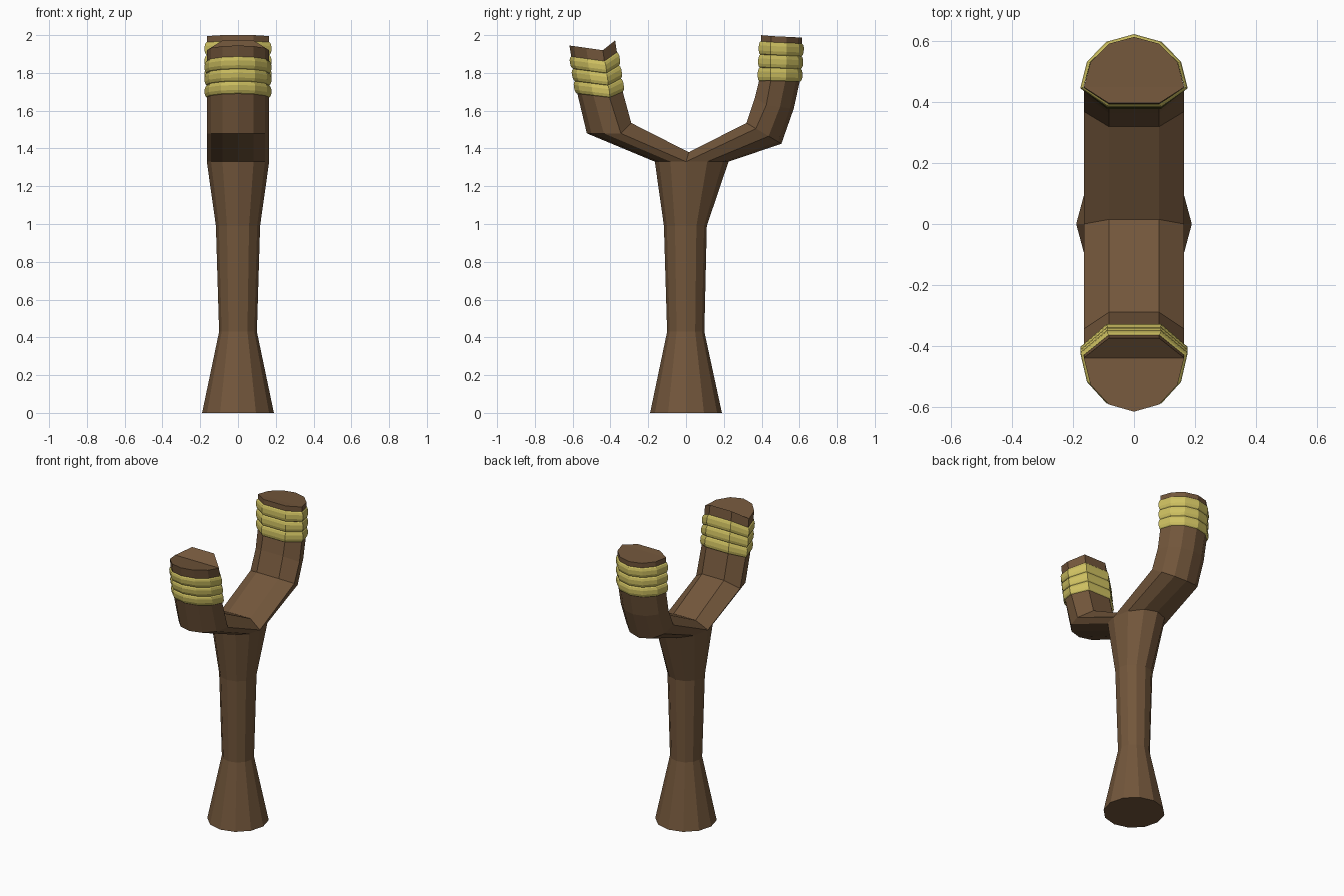
import bpy, bmesh
from math import sin, cos, pi
from mathutils import Vector

cube = bpy.data.objects.get("Cube")
if cube:
    bpy.data.objects.remove(cube)


def material(name, rgb):
    m = bpy.data.materials.new(name)
    m.use_nodes = True
    m.diffuse_color = (*rgb, 1)
    m.node_tree.nodes["Principled BSDF"].inputs["Base Color"].default_value = (*rgb, 1)
    return m


wood = material("brown wood", (0.17, 0.094, 0.044))
cord = material("yellow cord", (0.62, 0.53, 0.12))
HALF = 0.165  # half width of the fork


def ring(z, rx, front, back):
    """Twelve-sided handle ring with its own front and back depth."""
    pts = []
    for k in range(12):
        a = k * pi / 6
        pts.append(Vector((rx * cos(a), sin(a) * (back if k < 6 else front), z)))
    return pts


def section(mid, outer, inner):
    """Arm section: rounded outer half, bevelled flat inner side."""
    mid, outer, inner = (Vector((0, *p)) for p in (mid, outer, inner))
    pts = []
    for k in range(7):
        a = k * pi / 6
        pts.append(mid.lerp(outer, sin(a)) + Vector((HALF * cos(a), 0, 0)))
    return pts + [inner + Vector((s * HALF / 2, 0, 0)) for s in (-1, 1)]


def blend(a, b, t):
    return [p.lerp(q, t) for p, q in zip(a, b)]


def grow(loop, amount):
    centre = sum(loop, Vector()) / len(loop)
    return [p + (p - centre).normalized() * amount for p in loop]


def loft(bm, loops):
    """Skin a list of equal loops and return their vertices."""
    rows = [[bm.verts.new(p) for p in loop] for loop in loops]
    n = len(rows[0])
    for lo, hi in zip(rows, rows[1:]):
        for i in range(n):
            j = (i + 1) % n
            bm.faces.new((lo[i], lo[j], hi[j], hi[i]))
    return rows


def finish(bm, name, mat):
    bmesh.ops.remove_doubles(bm, verts=bm.verts, dist=0.0005)
    bmesh.ops.recalc_face_normals(bm, faces=bm.faces)
    me = bpy.data.meshes.new(name)
    bm.to_mesh(me)
    bm.free()
    me.materials.append(mat)
    bpy.context.collection.objects.link(bpy.data.objects.new(name, me))


# Arm sections from the crotch to the tip: (y, z) of mid, outer, inner
crotch_mid, crotch_top = (0, 1.33), (0.015, 1.38)
front_arm = [section(*s) for s in (
    (crotch_mid, (-0.165, 1.33), crotch_top),
    ((-0.345, 1.48), (-0.525, 1.48), (-0.29, 1.535)),
    ((-0.405, 1.67), (-0.575, 1.69), (-0.335, 1.70)),
    ((-0.44, 1.92), (-0.617, 1.945), (-0.375, 1.972)))]
back_arm = [section(*s) for s in (
    (crotch_mid, (0.225, 1.33), crotch_top),
    ((0.37, 1.505), (0.505, 1.425), (0.32, 1.535)),
    ((0.425, 1.63), (0.57, 1.61), (0.365, 1.67)),
    ((0.45, 1.765), (0.603, 1.76), (0.388, 1.765)),
    ((0.45, 1.995), (0.615, 1.987), (0.397, 2.0)))]

# Wooden handle and fork
bm = bmesh.new()
handle = loft(bm, [ring(0, 0.19, 0.19, 0.19), ring(0.43, 0.1, 0.1, 0.097),
                   ring(0.99, 0.117, 0.117, 0.11), ring(1.33, HALF, 0.165, 0.225)])
bm.faces.new(handle[0])
for arm in (front_arm, back_arm):
    tip = loft(bm, arm)[-1]
    bm.faces.new(tip[:7])
    bm.faces.new((tip[0], tip[6], tip[7], tip[8]))
finish(bm, "slingshot_frame", wood)

# Three rounded cord wraps near each tip
WRAPS = 3
PROFILE = ((0, 0.001), (0.08, 0.007), (0.3, 0.012), (0.7, 0.012), (0.92, 0.007), (1, 0.001))
for name, low, high, start, end in (
        ("front_cord_wrap", front_arm[2], front_arm[3], 0.0, 0.77),
        ("back_cord_wrap", back_arm[3], back_arm[4], -0.03, 0.86)):
    bm = bmesh.new()
    for w in range(WRAPS):
        loft(bm, [grow(blend(low, high, start + (end - start) * (w + t) / WRAPS), out)
                  for t, out in PROFILE])
    finish(bm, name, cord)
